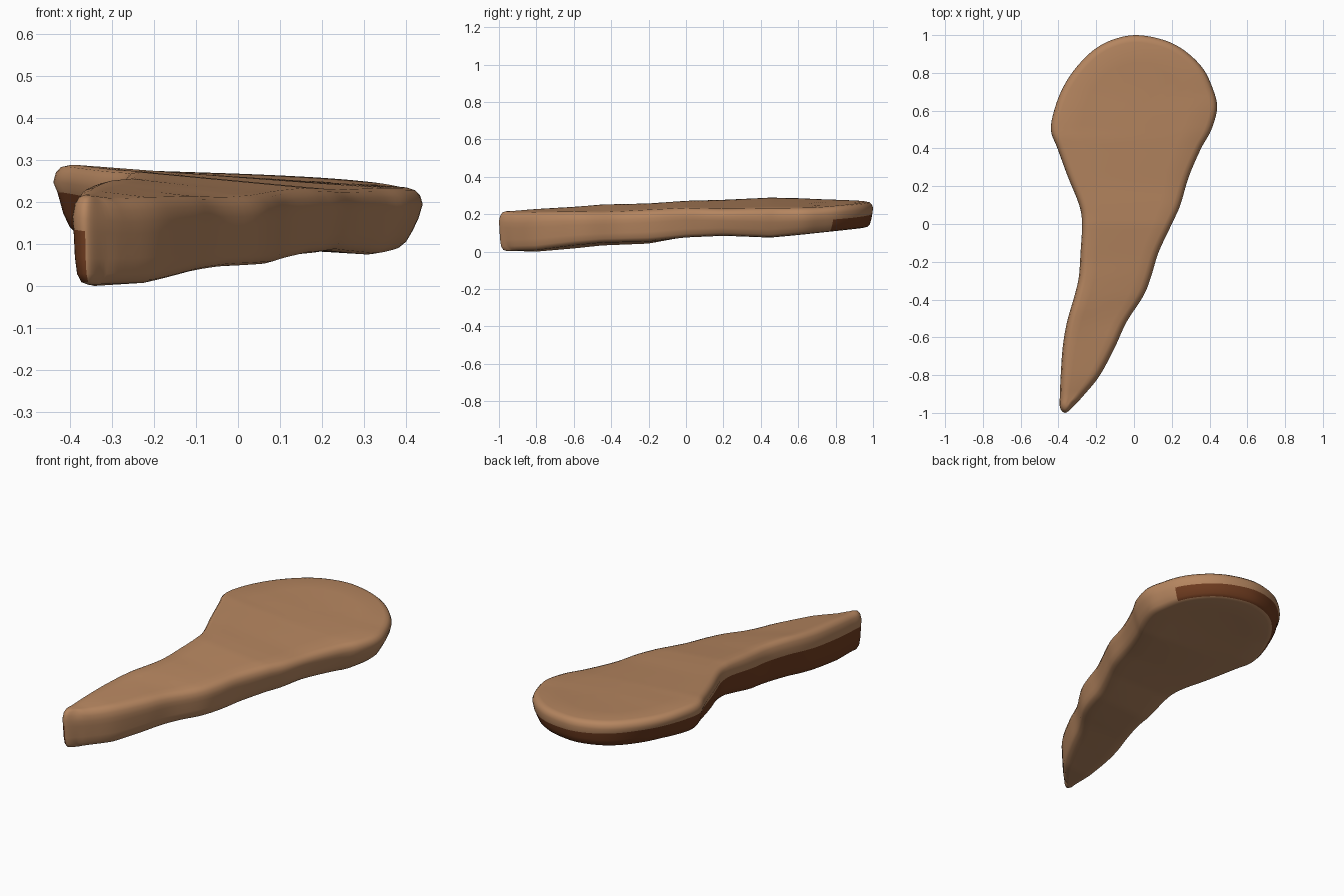
import bpy, bmesh
from mathutils import Vector

if "Cube" in bpy.data.objects:
    bpy.data.objects.remove(bpy.data.objects["Cube"])

# Outline stations: y, left x, right x
EDGE = [(-0.97, -.392, -.325), (-0.9, -.392, -.26), (-0.8, -.388, -.18), (-0.65, -.377, -.10),
        (-0.52, -.355, -.04), (-0.38, -.315, .05), (-0.28, -.292, .09), (-0.15, -.283, .13),
        (0, -.275, .2), (.1, -.29, .245), (.25, -.35, .29), (.4, -.405, .355), (.5, -.44, .41),
        (.62, -.417, .44), (.73, -.372, .412), (.83, -.305, .36), (.92, -.215, .265),
        (.975, -.115, .155)]
# Heights: y, top left, top right, bottom left, bottom right
HEIGHT = [(-1, .225, .2, .008, .01), (-.8, .237, .212, .002, .015), (-.6, .248, .215, .018, .042),
          (-.45, .262, .21, .035, .055), (-.2, .266, .225, .046, .06), (0, .28, .235, .085, .08),
          (.2, .285, .23, .1, .088), (.45, .296, .235, .125, .075), (.7, .29, .238, .14, .1),
          (1, .288, .258, .14, .13)]


def clamp(v, a=0.0, b=1.0):
    return max(a, min(b, v))


def table(rows, y):
    y = clamp(y, rows[0][0], rows[-1][0])
    for a, b in zip(rows, rows[1:]):
        if y <= b[0]:
            t = (y - a[0]) / (b[0] - a[0])
            return [p + (q - p) * t for p, q in zip(a, b)][1:]


def spine(p):
    y = clamp(p.y, -0.93, 0.6)
    l, r = table(EDGE, y)
    return Vector(((l + r) / 2, y))


def height(p, f):
    l, r = table(EDGE, clamp(p.y, -0.9, 0.6))
    u = clamp((p.x - l) / (r - l))
    tl, tr, bl, br = table(HEIGHT, p.y)
    top, bot = tl + (tr - tl) * u, bl + (br - bl) * u
    return bot + (top - bot) * f


# Smooth closed outline through the stations
ctrl = [Vector((-.365, -1))] + [Vector((l, y)) for y, l, r in EDGE]
ctrl += [Vector((.01, 1))] + [Vector((r, y)) for y, l, r in reversed(EDGE)]
n, SUB = len(ctrl), 5
outline = []
for i in range(n):
    a, b, c, d = (ctrl[(i + k) % n] for k in (-1, 0, 1, 2))
    for s in range(SUB):
        t = s / SUB
        outline.append(0.5 * (2 * b + (c - a) * t + (2 * a - 5 * b + 4 * c - d) * t * t
                              + (3 * b - a - 3 * c + d) * t ** 3))

# Rings from under centre, up the wall, to top centre:
# (taper share, extra inset, height share, share of way to the spine)
RINGS = [(1, .03, 0, 1), (1, .03, 0, .7), (1, .03, 0, .35), (1, .035, 0, 0), (1, .014, .03, 0),
         (.9, .003, .12, 0), (.6, 0, .3, 0), (.25, 0, None, 0), (0, 0, .74, 0),
         (0, .006, .88, 0), (0, .018, .965, 0), (0, .038, 1, 0),
         (0, .04, 1, .3), (0, .04, 1, .55), (0, .04, 1, .8), (0, .04, 1, 1)]
DARK_RINGS = range(4, 7)

bm = bmesh.new()
grid = []
for taper, inset, f, t in RINGS:
    ring = []
    for p in outline:
        s = spine(p)
        dist = (s - p).length
        tap = (.01 + .03 * clamp((p.y + .3) / .8)) * (1 - .6 * clamp((p.y - .7) / .3))
        q = p.lerp(s, min(.7, (taper * tap + inset) / dist))
        q = q.lerp(s, t)
        # painted edge sits lower round the back
        share = f if f is not None else .6 - .15 * clamp((p.x + .3) / .6) * clamp(p.y)
        ring.append(bm.verts.new((q.x, q.y, height(q, share))))
    grid.append(ring)
m = len(outline)
for j in range(len(grid) - 1):
    for i in range(m):
        k = (i + 1) % m
        face = bm.faces.new((grid[j][i], grid[j][k], grid[j + 1][k], grid[j + 1][i]))
        face.smooth = True
        # dark band: lower wall along the left side and round the back
        mid = (outline[i] + outline[k]) / 2
        left_or_back = i < m // 2 or mid.y > .8
        face.material_index = int(j in DARK_RINGS and left_or_back)
bmesh.ops.remove_doubles(bm, verts=bm.verts, dist=1e-5)
bmesh.ops.recalc_face_normals(bm, faces=bm.faces)
low = min(v.co.z for v in bm.verts)
for v in bm.verts:
    v.co.z -= low

mesh = bpy.data.meshes.new("slab")
bm.to_mesh(mesh)
bm.free()
for name, col in (("tan", (.46, .235, .115, 1)), ("dark_brown", (.16, .045, .014, 1))):
    mat = bpy.data.materials.new(name)
    mat.diffuse_color = col
    mat.use_nodes = True
    mat.node_tree.nodes["Principled BSDF"].inputs["Base Color"].default_value = mat.diffuse_color
    mesh.materials.append(mat)
bpy.context.collection.objects.link(bpy.data.objects.new("slab", mesh))
